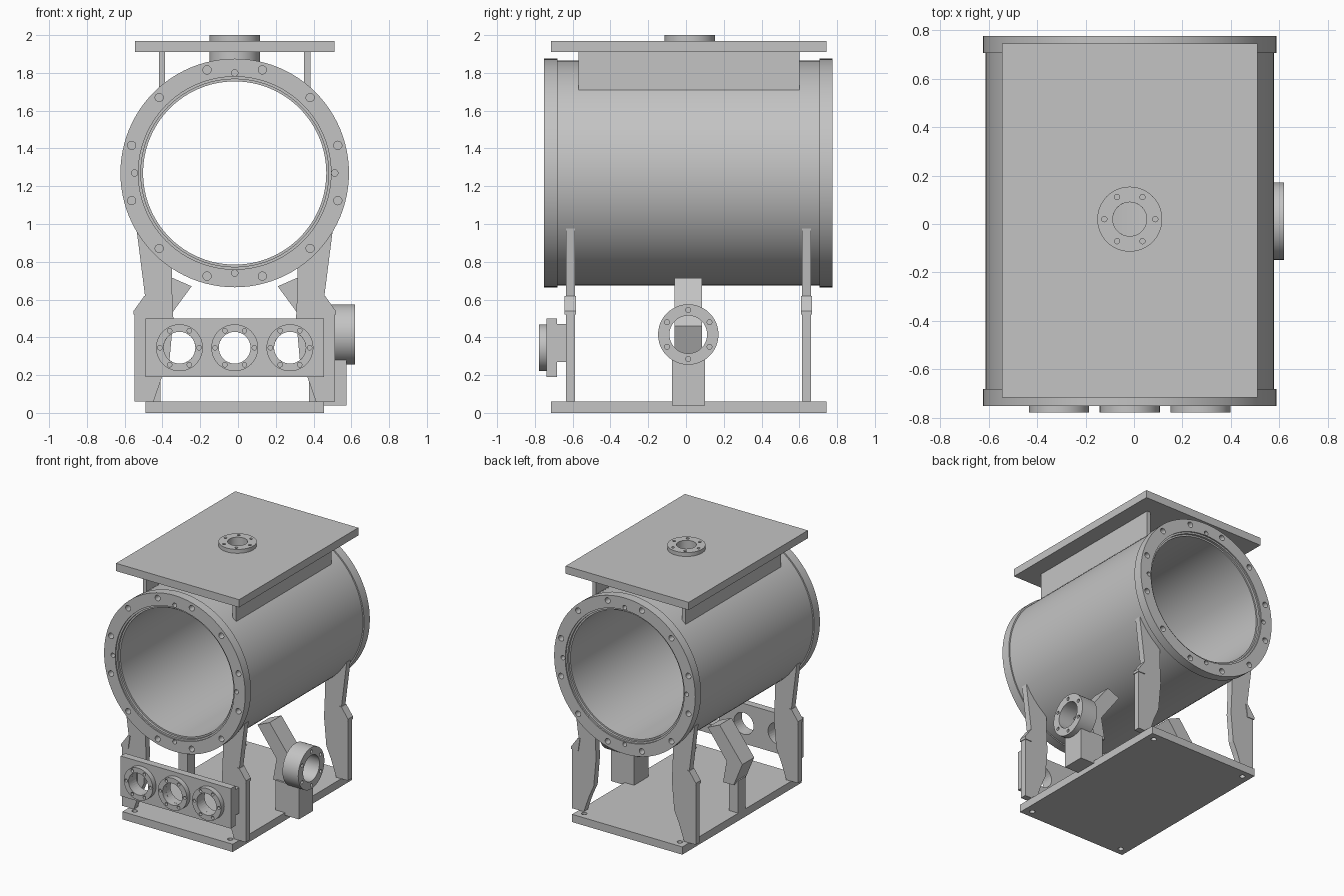
import bpy, bmesh
from math import pi, cos, sin, radians
from mathutils import Matrix, Vector

if "Cube" in bpy.data.objects:
    bpy.data.objects.remove(bpy.data.objects["Cube"], do_unlink=True)

CX, CY = -0.0175, 0.0125      # centre lines of the vessel
TUBE_Z = 1.27

metal = bpy.data.materials.new("plain grey metal")
metal.use_nodes = True
metal.diffuse_color = (0.55, 0.55, 0.55, 1)
metal.node_tree.nodes["Principled BSDF"].inputs["Base Color"].default_value = (0.55, 0.55, 0.55, 1)


def finish(name, bm):
    bmesh.ops.recalc_face_normals(bm, faces=bm.faces)
    mesh = bpy.data.meshes.new(name)
    bm.to_mesh(mesh)
    bm.free()
    mesh.materials.append(metal)
    obj = bpy.data.objects.new(name, mesh)
    bpy.context.collection.objects.link(obj)
    return obj


def box(name, x, y, z):
    bm = bmesh.new()
    bmesh.ops.create_cube(bm, size=1)
    for v in bm.verts:
        v.co = [lo + (c + 0.5) * (hi - lo) for c, (lo, hi) in zip(v.co, (x, y, z))]
    return finish(name, bm)


def prism(name, outline, y0, y1, side=1):
    """Outline of (distance from centre line, z), extruded along y."""
    bm = bmesh.new()
    face = bm.faces.new([bm.verts.new((CX + side * u, y0, z)) for u, z in outline])
    new = bmesh.ops.extrude_face_region(bm, geom=[face])["geom"]
    bmesh.ops.translate(bm, vec=(0, y1 - y0, 0), verts=[g for g in new if isinstance(g, bmesh.types.BMVert)])
    return finish(name, bm)


def frame(axis, centre):
    turn = Vector(axis).to_track_quat("Z", "Y").to_matrix().to_4x4()
    return Matrix.Translation(centre) @ turn


def lathe(name, profile, axis, centre, steps=48):
    """Closed (radius, height) profile spun around an axis."""
    bm = bmesh.new()
    rings = [[bm.verts.new((r * cos(a), r * sin(a), h)) for r, h in profile]
             for a in (2 * pi * i / steps for i in range(steps))]
    n = len(profile)
    for i in range(steps):
        a, b = rings[i], rings[(i + 1) % steps]
        for j in range(n):
            k = (j + 1) % n
            bm.faces.new((a[j], a[k], b[k], b[j]))
    bm.transform(frame(axis, centre))
    return finish(name, bm)


def ring(name, outer, inner, length, axis, centre):
    return lathe(name, [(inner, 0), (outer, 0), (outer, length), (inner, length)], axis, centre)


def cut(obj, holes):
    """Cut cylinders (axis, centre, radius, depth) out of an object."""
    bm = bmesh.new()
    for axis, centre, radius, depth in holes:
        bmesh.ops.create_cone(bm, cap_ends=True, segments=32 if radius > 0.05 else 14, radius1=radius,
                              radius2=radius, depth=depth, matrix=frame(axis, centre))
    cutter = finish("hole_cutter", bm)
    cutter.hide_render = True
    mod = obj.modifiers.new("holes", "BOOLEAN")
    mod.object, mod.operation, mod.solver = cutter, "DIFFERENCE", "EXACT"
    bpy.context.view_layer.update()
    graph = bpy.context.evaluated_depsgraph_get()
    mesh = bpy.data.meshes.new_from_object(obj.evaluated_get(graph))
    obj.modifiers.clear()
    obj.data = mesh
    bpy.data.objects.remove(cutter, do_unlink=True)


def bolt_circle(axis, centre, radius, count, size, depth, start=0.0):
    place = frame(axis, centre)
    return [(axis, place @ Vector((radius * cos(a), radius * sin(a), 0)), size, depth)
            for a in (start + 2 * pi * i / count for i in range(count))]


UP, FRONT, BACK, LEFT = (0, 0, 1), (0, -1, 0), (0, 1, 0), (1, 0, 0)

# Main vessel: open tube with an end flange and stepped lip at both ends
half = [(0.595, 0.693), (0.605, 0.693), (0.605, 0.763), (0.51, 0.763), (0.51, 0.753), (0.497, 0.753),
        (0.497, 0.735), (0.485, 0.735)]
profile = half + [(r, -h) for r, h in reversed(half)]
vessel = lathe("vessel_tube", profile, BACK, (CX, CY, TUBE_Z), 96)
holes = [(UP, (CX, 0.02, 1.85), 0.07, 0.4)]
for axis in (FRONT, BACK):
    end = (CX, CY + axis[1] * 0.763, TUBE_Z)
    holes += bolt_circle(axis, end, 0.565, 12, 0.022, 0.1, radians(15))
    holes += bolt_circle(axis, end, 0.53, 4, 0.017, 0.1)
cut(vessel, holes)

# Top plate, its two supporting walls and the top nozzle
top = box("top_plate", (-0.545, 0.51), (-0.715, 0.745), (1.91, 1.97))
cut(top, [(UP, (CX, 0.02, 1.94), 0.1, 0.2)])
for side, label in ((1, "left"), (-1, "right")):
    prism(label + "_top_wall", [(0.368, 1.71), (0.4, 1.71), (0.4, 1.91), (0.368, 1.91)], -0.57, 0.6, side)
nozzle = ring("top_nozzle", 0.134, 0.07, 0.16, UP, (CX, 0.02, 1.84))
cut(nozzle, bolt_circle(UP, (CX, 0.02, 2.0), 0.105, 6, 0.011, 0.06))

# Base plate with corner holes
base = box("base_plate", (-0.49, 0.455), (-0.715, 0.745), (0, 0.06))
cut(base, [(UP, (CX + sx * 0.41, 0.015 + sy * 0.67, 0.03), 0.02, 0.2) for sx in (1, -1) for sy in (1, -1)])

# Four legs with small side pads at the waist
leg = [(0.43, 0.06), (0.53, 0.06), (0.53, 0.54), (0.475, 0.62), (0.52, 0.975), (0.5, 0.97),
       (0.39, 0.83), (0.333, 0.77), (0.333, 0.68), (0.325, 0.5), (0.345, 0.28), (0.385, 0.19)]
pad = [(0.475, 0.52), (0.535, 0.52), (0.535, 0.54), (0.478, 0.62), (0.46, 0.62)]
for y, end in ((-0.612, "front"), (0.638, "back")):
    for side, label in ((1, "left"), (-1, "right")):
        prism(f"{end}_{label}_leg", leg, y - 0.024, y + 0.024, side)
        prism(f"{end}_{label}_leg_pad", pad, y - 0.03, y + 0.03, side)

# Front panel with three ports, held off the legs by spacers
ports = [(CX + i * 0.2925, 0.345) for i in (-1, 0, 1)]
panel = box("front_panel", (-0.49, 0.455), (-0.738, -0.682), (0.19, 0.5))
cut(panel, [(BACK, (x, -0.71, z), 0.084, 0.2) for x, z in ports])
for x, z in ports:
    port = ring("front_port", 0.124, 0.084, 0.042, FRONT, (x, -0.736, z))
    cut(port, bolt_circle(FRONT, (x, -0.778, z), 0.104, 6, 0.012, 0.05))
for side, label in ((1, "left"), (-1, "right")):
    prism(label + "_panel_spacer", [(0.4, 0.27), (0.472, 0.27), (0.472, 0.47), (0.4, 0.47)], -0.684, -0.63, side)

# Bent ducts under the vessel, one on each side, with their posts
duct = [(0.228, 0.67), (0.33, 0.715), (0.525, 0.46), (0.45, 0.28), (0.36, 0.28), (0.39, 0.45)]
for side, label in ((1, "left"), (-1, "right")):
    prism(label + "_duct", duct, -0.06, 0.085, side)
box("left_post", (0.375, 0.575), (-0.075, 0.1), (0.04, 0.29))
box("right_post", (-0.49, -0.41), (-0.03, 0.06), (0.05, 0.31))

# Side port on the left duct
side_port = ring("side_port", 0.16, 0.1, 0.135, LEFT, (0.485, 0.012, 0.415))
cut(side_port, bolt_circle(LEFT, (0.62, 0.012, 0.415), 0.13, 6, 0.013, 0.06, pi / 2))

# Smooth the round parts, keep the edges sharp
bpy.ops.object.select_all(action="DESELECT")
for obj in bpy.context.collection.objects:
    if any(word in obj.name for word in ("tube", "nozzle", "port")) and obj.type == "MESH":
        obj.select_set(True)
        bpy.context.view_layer.objects.active = obj
bpy.ops.object.shade_smooth_by_angle(angle=radians(30))
